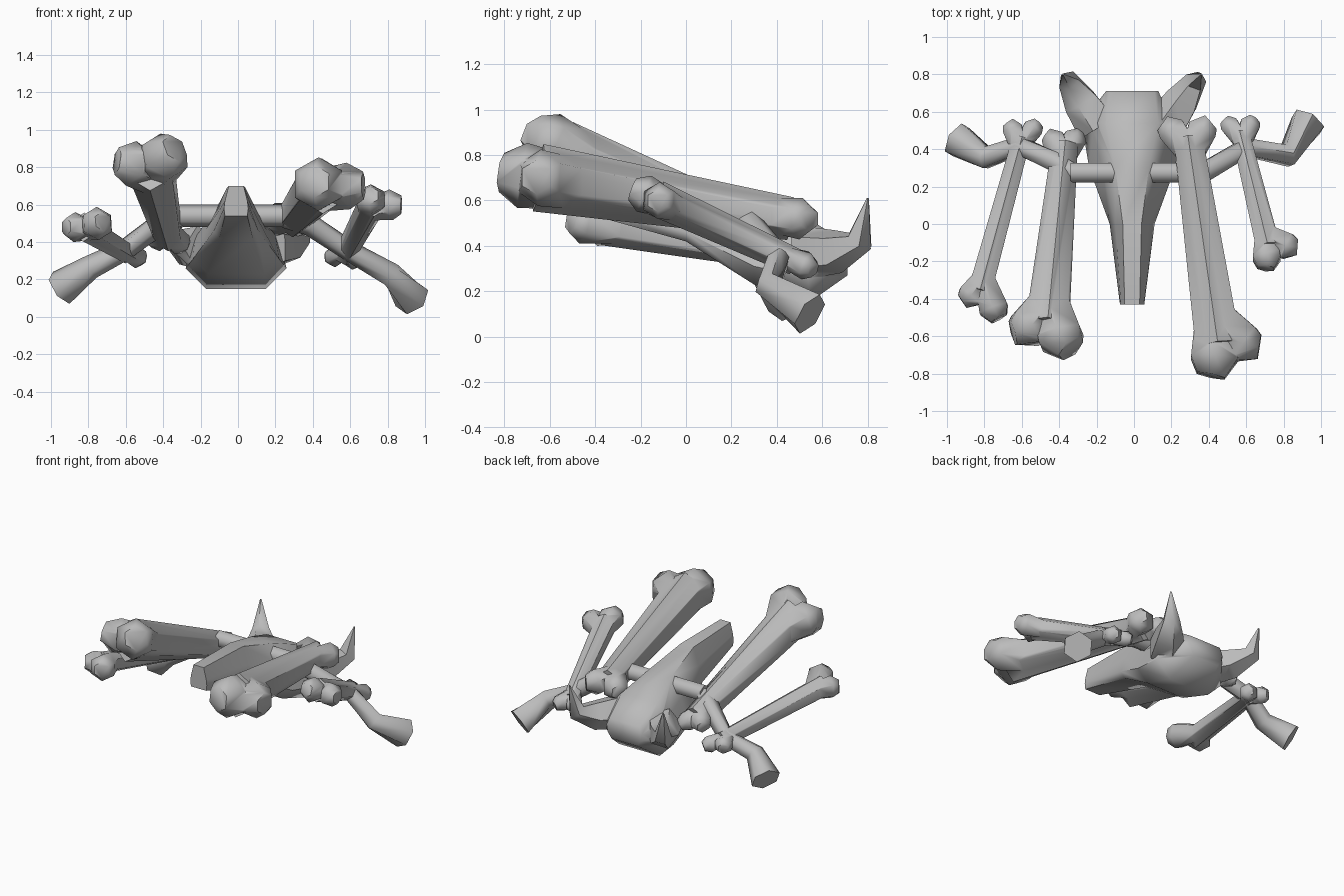
import bpy, bmesh, math
from mathutils import Vector

cube = bpy.data.objects.get("Cube")
if cube:
    bpy.data.objects.remove(cube)

grey = bpy.data.materials.new("bone_grey")
grey.use_nodes = True
grey.diffuse_color = (0.5, 0.5, 0.5, 1)
grey.node_tree.nodes["Principled BSDF"].inputs["Base Color"].default_value = (0.5, 0.5, 0.5, 1)


def loft(name, rings):
    """Skin a list of equal rings of points and cap both ends."""
    bm = bmesh.new()
    rings = [[bm.verts.new(p) for p in ring] for ring in rings]
    n = len(rings[0])
    for a, b in zip(rings, rings[1:]):
        for i in range(n):
            j = (i + 1) % n
            bm.faces.new((a[i], a[j], b[j], b[i]))
    bm.faces.new(rings[0])
    bm.faces.new(rings[-1])
    bmesh.ops.recalc_face_normals(bm, faces=bm.faces)
    mesh = bpy.data.meshes.new(name)
    bm.to_mesh(mesh)
    bm.free()
    mesh.materials.append(grey)
    obj = bpy.data.objects.new(name, mesh)
    bpy.context.collection.objects.link(obj)
    return obj


def tube(name, points, radii, sides=6, wide=1.0):
    pts = [Vector(p) for p in points]
    rings = []
    for i, p in enumerate(pts):
        d = (pts[min(i + 1, len(pts) - 1)] - pts[max(i - 1, 0)]).normalized()
        u = d.cross(Vector((0, 0, 1))).normalized()
        v = u.cross(d)
        angles = [2 * math.pi * (k + 0.5) / sides for k in range(sides)]
        rings.append([p + radii[i] * (u * wide * math.cos(a) + v * math.sin(a)) for a in angles])
    return loft(name, rings)


def finish(obj, extras=()):
    """Fuse extra pieces into the part, then smooth it."""
    bpy.ops.object.select_all(action='DESELECT')
    obj.select_set(True)
    bpy.context.view_layer.objects.active = obj
    for piece in extras:
        mod = obj.modifiers.new("fuse", 'BOOLEAN')
        mod.operation = 'UNION'
        mod.solver = 'EXACT'
        mod.object = piece
        bpy.ops.object.modifier_apply(modifier=mod.name)
        bpy.data.objects.remove(piece)
    bpy.ops.object.shade_smooth_by_angle(angle=math.radians(62))


def bone(name, near, far, r_near, r_far, near_knobs, far_knobs):
    """Tapered shaft with two blunt knobs at each end."""
    near, far = Vector(near), Vector(far)
    shaft = tube(name, [near, far], [r_near, r_far], wide=0.93)
    axis = (far - near).normalized()
    pieces = []
    for end, out, r, knobs in ((near, -axis, r_near, near_knobs), (far, axis, r_far, far_knobs)):
        for x, y, z, size in knobs:
            c = Vector((x, y, z))
            start = end - out * r * 1.1
            d = ((c - end).normalized() + out * 0.2).normalized()
            pieces.append(tube("knob", [start, c, c + d * size * 0.65], [r * 0.75, size, size * 0.6]))
    finish(shaft, pieces)


# Large bones
bone("large_bone_left", (0.29, 0.46, 0.52), (0.45, -0.65, 0.70), 0.095, 0.15,
     [(0.20, 0.505, 0.52, 0.088), (0.365, 0.505, 0.52, 0.092)],
     [(0.43, -0.72, 0.71, 0.145), (0.59, -0.645, 0.70, 0.125)])
bone("large_bone_right", (-0.37, 0.42, 0.43), (-0.465, -0.55, 0.81), 0.085, 0.145,
     [(-0.43, 0.45, 0.42, 0.072), (-0.32, 0.45, 0.40, 0.072)],
     [(-0.57, -0.56, 0.82, 0.125), (-0.39, -0.61, 0.86, 0.135)])

# Small bones
bone("small_bone_left", (0.57, 0.48, 0.33), (0.72, -0.13, 0.61), 0.06, 0.08,
     [(0.51, 0.53, 0.32, 0.057), (0.62, 0.53, 0.31, 0.062)],
     [(0.71, -0.185, 0.63, 0.085), (0.82, -0.12, 0.60, 0.082)])
bone("small_bone_right", (-0.60, 0.46, 0.345), (-0.825, -0.36, 0.48), 0.06, 0.078,
     [(-0.65, 0.51, 0.34, 0.062), (-0.54, 0.51, 0.32, 0.062)],
     [(-0.875, -0.385, 0.48, 0.08), (-0.75, -0.455, 0.50, 0.09)])

# Skull: eight-sided sections, each (y, then half width and height from top to bottom)
sections = [
    (-0.43, (0.04, 0.70), (0.06, 0.62), (0.065, 0.58), (0.06, 0.54)),
    (0.00, (0.05, 0.69), (0.09, 0.57), (0.12, 0.46), (0.09, 0.42)),
    (0.30, (0.09, 0.61), (0.16, 0.47), (0.23, 0.31), (0.15, 0.23)),
    (0.54, (0.14, 0.52), (0.22, 0.43), (0.27, 0.26), (0.16, 0.15)),
    (0.71, (0.12, 0.41), (0.14, 0.36), (0.13, 0.31), (0.10, 0.27)),
]
rings = []
for y, *side in sections:
    outline = side + [(-w, z) for w, z in reversed(side)]
    rings.append([(w - 0.01, y, z) for w, z in outline])
skull = loft("skull", rings)

# Horns: flaring from the cheeks and turning up to a point
horns = [tube("horn", [(s * 0.18 - 0.01, 0.52, 0.37), (s * 0.27 - 0.01, 0.655, 0.375),
                       (s * 0.34 - 0.01, 0.765, 0.42), (s * 0.37 - 0.01, 0.80, 0.61)],
              [0.12, 0.10, 0.06, 0.005], 5) for s in (1, -1)]
finish(skull, horns)

# Shoulder bar, and arms running out into flared hands
finish(tube("shoulder_bar", [(-0.34, 0.275, 0.54), (0.27, 0.275, 0.54)], [0.06, 0.06]))
finish(tube("left_arm",
            [(0.25, 0.265, 0.53), (0.38, 0.28, 0.495), (0.60, 0.41, 0.35), (0.82, 0.365, 0.225),
             (0.93, 0.545, 0.10)],
            [0.055, 0.06, 0.055, 0.065, 0.10]))
finish(tube("right_arm",
            [(-0.31, 0.265, 0.53), (-0.42, 0.33, 0.495), (-0.61, 0.42, 0.355), (-0.79, 0.355, 0.265),
             (-0.945, 0.45, 0.155)],
            [0.055, 0.06, 0.055, 0.065, 0.10]))
